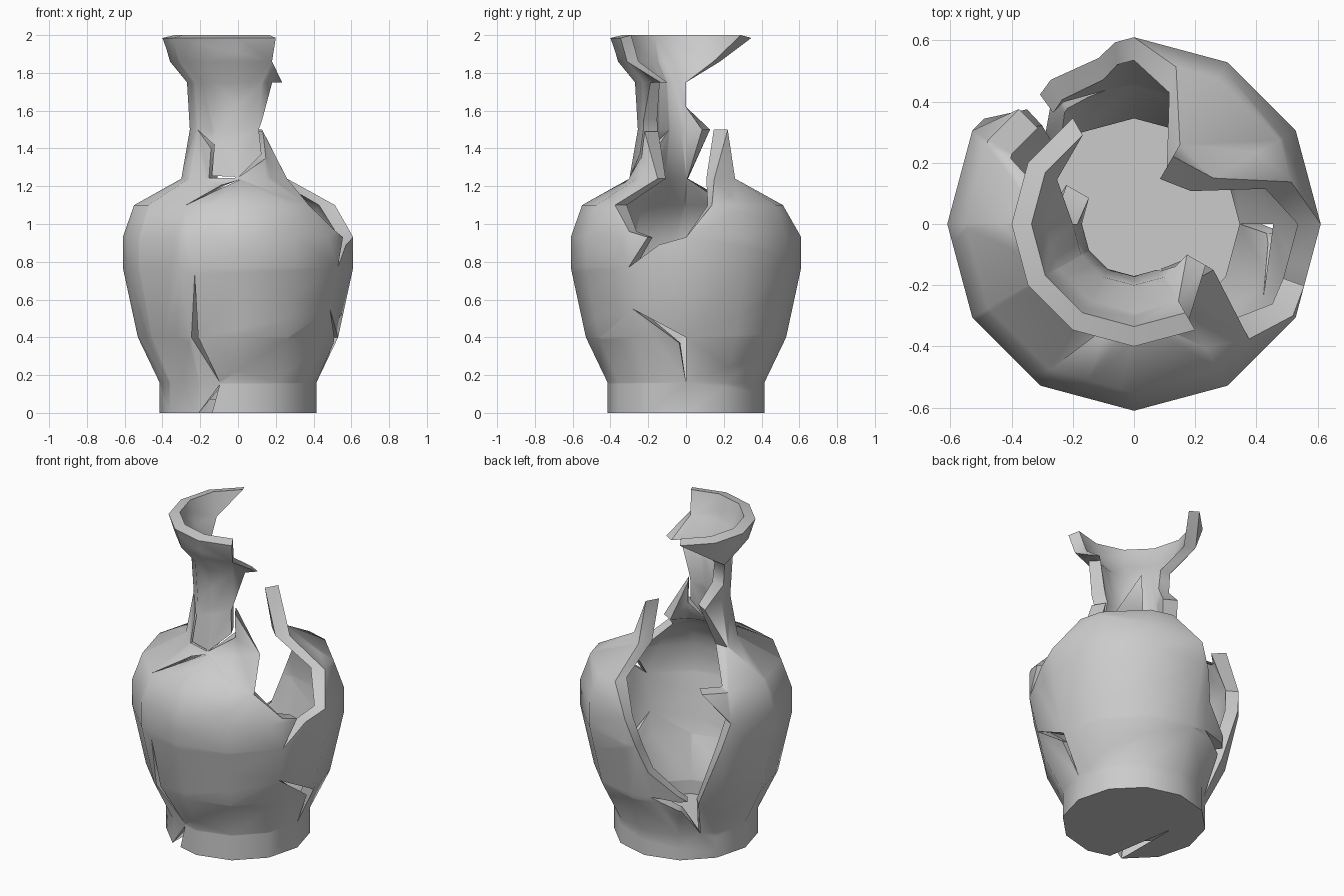
import bpy, bmesh
from math import radians, degrees, cos, sin, pi
from mathutils import Vector

if "Cube" in bpy.data.objects:
    bpy.data.objects.remove(bpy.data.objects["Cube"], do_unlink=True)

SIDES, STEP = 12, 30
SEAM = -150
FLOOR, RIM = 0.07, 1.985

# Vase profile: height, outer radius, inner radius
PROFILE = [(0, .415, .345), (.16, .415, .345), (.4, .53, .455), (.77, .61, .535),
           (.93, .61, .535), (1.1, .55, .46), (1.24, .30, .215), (1.5, .255, .17),
           (1.75, .27, .2), (1.86, .36, .29), (2, .40, .335)]

# Broken upper edge as angle, height
BREAK = [(-60, 2), (-60, 1.86), (-30, 1.75), (-46, 1.75), (-64, 1.5), (-63, 1.37),
         (-90, 1.246), (-58, 1.35), (-59, 1.49), (-30, 1.24), (-45, 1.1), (-30, .96),
         (-20, .93), (-30, .77), (-14, .89), (0, .93), (15, 1.1), (30, 1.24),
         (60, 1.5), (60, 1.24), (75, 1.1), (90, .93), (96, .77), (102, .6),
         (126, .42), (102, .43), (122, .35), (137, .16), (133, .4), (150, .93),
         (135, 1.1), (152, 1.1), (178, 1.24), (150, 1.5), (180, 1.62), (180, 1.75),
         (150, 1.86), (120, 2)]
FOOT_NOTCH = [(-110, 0), (-104, .15), (-120, 0)]

# Cracks that pierce the wall
CRACKS = [
    [(-120, 1.1), (-105, 1.205), (-88, 1.235), (-105, 1.185)],
    [(-148, 1.5), (-118, 1.42), (-118, 1.255), (-93, 1.25), (-93, 1.243),
     (-121, 1.243), (-122, 1.4)],
    [(-113, .73), (-118, .4), (-104, .165), (-114, .4)],
    [(-30, .55), (0, .4), (0, .16), (-4, .37)],
]


def radius(z, column):
    for a, b in zip(PROFILE, PROFILE[1:]):
        if z <= b[0] + 1e-6:
            t = (z - a[0]) / (b[0] - a[0])
            return a[column] + t * (b[column] - a[column])
    return PROFILE[-1][column]


def wrap(co, column):
    """Roll a flat (angle, height) point onto the twelve-sided wall."""
    angle, z = co.x * 100, co.y
    off = angle % STEP - STEP / 2
    r = radius(z, column) * cos(pi / SIDES) / cos(radians(off))
    z = min(z, RIM) if column == 1 and z > RIM else z
    if column == 2:
        z = max(z, FLOOR)
    a = radians(angle)
    return Vector((r * cos(a), r * sin(a), z))


def add_loop(bm, points):
    vs = [bm.verts.new((a / 100, z, 0)) for a, z in points]
    return [bm.edges.new((v, vs[i - 1])) for i, v in enumerate(vs)]


bm = bmesh.new()

# Unrolled wall with the break and the cracks cut out
# The rim piece joins across the seam, so it is split into two strips there
far = SEAM + 360
outline = [(SEAM, 0), (SEAM, 2)] + BREAK + [(far, 2), (far, 0)] + FOOT_NOTCH
edges = add_loop(bm, outline)
for crack in CRACKS:
    edges += add_loop(bm, crack)
bmesh.ops.triangle_fill(bm, edges=edges, use_beauty=True, normal=(0, 0, 1))


def slice_sheet(co, normal):
    geom = bm.verts[:] + bm.edges[:] + bm.faces[:]
    bmesh.ops.bisect_plane(bm, geom=geom, dist=1e-5, plane_co=co, plane_no=normal)


for ring in PROFILE[1:-1]:
    slice_sheet((0, ring[0], 0), (0, 1, 0))
for angle in range(SEAM + STEP, far, STEP):
    slice_sheet((angle / 100, 0, 0), (1, 0, 0))

# Inner skin and broken edge faces
outer = bm.verts[:]
border = [e for e in bm.edges if e.is_boundary]
dup = bmesh.ops.duplicate(bm, geom=bm.verts[:] + bm.edges[:] + bm.faces[:])
twin = {v: dup["vert_map"][v] for v in outer}
for e in border:
    a, b = e.verts
    on_seam = any(abs(a.co.x - s / 100) + abs(b.co.x - s / 100) < 1e-4 for s in (SEAM, far))
    on_foot = a.co.y + b.co.y < 1e-4
    if not on_seam and not on_foot:
        bm.faces.new((a, b, twin[b], twin[a]))
for v in outer:
    inner = twin[v]
    v.co, inner.co = wrap(v.co, 1), wrap(inner.co, 2)

# Base with a slit, and the inside floor
base = [wrap(Vector((a / 100, 0, 0)), 1) for a in range(-90, 270, STEP)]
slit = [wrap(Vector((-1.2, 0, 0)), 1), Vector((-.21, .07, 0)), wrap(Vector((-1.1, 0, 0)), 1)]
bm.faces.new([bm.verts.new(p) for p in base[:-1] + slit])
bmesh.ops.create_circle(bm, cap_ends=True, segments=SIDES, radius=PROFILE[0][2])
for v in bm.verts[-SIDES:]:
    v.co.z = FLOOR

bmesh.ops.remove_doubles(bm, verts=bm.verts[:], dist=0.0005)
bmesh.ops.recalc_face_normals(bm, faces=bm.faces[:])

mesh = bpy.data.meshes.new("broken_vase")
bm.to_mesh(mesh)
bm.free()
vase = bpy.data.objects.new("broken_vase", mesh)
bpy.context.collection.objects.link(vase)

# Grey clay
clay = bpy.data.materials.new("grey_clay")
clay.use_nodes = True
color = (0.6, 0.6, 0.6, 1)
clay.diffuse_color = color
clay.node_tree.nodes["Principled BSDF"].inputs["Base Color"].default_value = color
mesh.materials.append(clay)

bpy.ops.object.select_all(action="DESELECT")
vase.select_set(True)
bpy.context.view_layer.objects.active = vase
bpy.ops.object.shade_smooth_by_angle(angle=radians(55))
